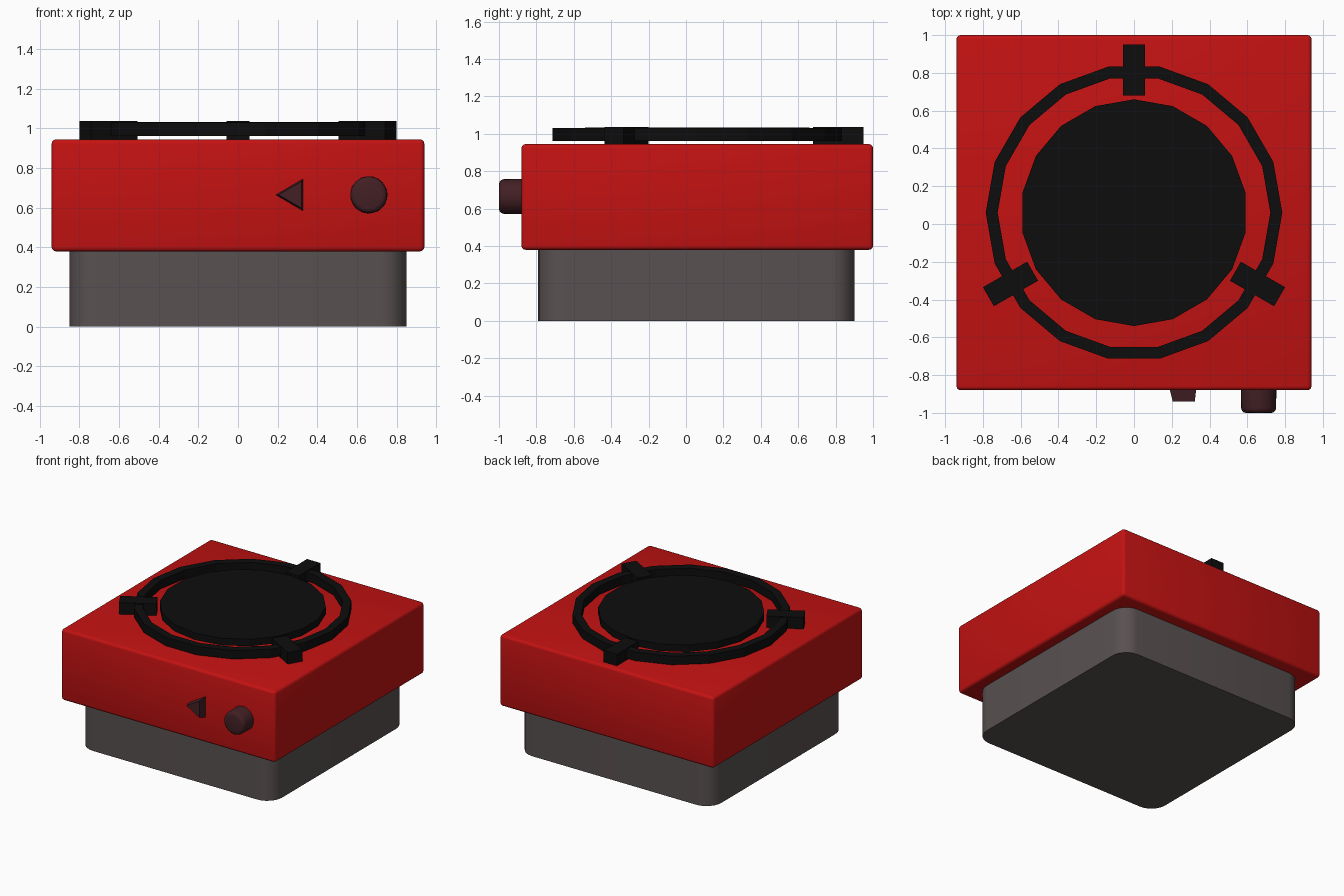
import bpy, bmesh, math
from mathutils import Matrix, Vector

if "Cube" in bpy.data.objects:
    bpy.data.objects.remove(bpy.data.objects["Cube"])


def material(name, rgb):
    m = bpy.data.materials.new(name)
    m.diffuse_color = (*rgb, 1)
    m.use_nodes = True
    m.node_tree.nodes["Principled BSDF"].inputs["Base Color"].default_value = m.diffuse_color
    return m


RED = material("red_enamel", (0.55, 0.006, 0.006))
GREY = material("warm_grey", (0.10, 0.082, 0.082))
BLACK = material("black_iron", (0.004, 0.004, 0.004))
MAROON = material("dark_maroon", (0.055, 0.014, 0.018))


def finish(bm, name, mat, smooth=False):
    bmesh.ops.recalc_face_normals(bm, faces=bm.faces)
    me = bpy.data.meshes.new(name)
    bm.to_mesh(me)
    bm.free()
    ob = bpy.data.objects.new(name, me)
    bpy.context.collection.objects.link(ob)
    me.materials.append(mat)
    if smooth:
        bpy.ops.object.select_all(action='DESELECT')
        ob.select_set(True)
        bpy.context.view_layer.objects.active = ob
        bpy.ops.object.shade_smooth_by_angle(angle=math.radians(50))
    return ob


def box(lo, hi):
    lo, hi = Vector(lo), Vector(hi)
    bm = bmesh.new()
    bmesh.ops.create_cube(bm, size=1, matrix=Matrix.Translation((lo + hi) / 2)
                          @ Matrix.Diagonal((*(hi - lo), 1)))
    return bm


def bevel(bm, edges, width, segments):
    bmesh.ops.bevel(bm, geom=edges, offset=width, offset_type='OFFSET',
                    segments=segments, profile=0.5, affect='EDGES')


# Red housing with softened edges
bm = box((-0.94, -0.88, 0.38), (0.94, 1.0, 0.945))
bevel(bm, bm.edges[:], 0.022, 3)
finish(bm, "housing", RED, True)

# Base with rounded vertical corners
bm = box((-0.85, -0.79, 0), (0.85, 0.90, 0.40))
upright = [e for e in bm.edges if abs(e.verts[0].co.z - e.verts[1].co.z) > 0.1]
bevel(bm, upright, 0.13, 6)
finish(bm, "base", GREY, True)

# Burner plate, 18 sided
CY, SIDES = 0.06, 18
bm = bmesh.new()
bmesh.ops.create_cone(bm, cap_ends=True, segments=SIDES, radius1=0.6, radius2=0.6, depth=0.055,
                      matrix=Matrix.Translation((0, CY, 1.006)))
finish(bm, "burner_plate", BLACK)

# Pan ring: rectangular section swept round 18 sides
section = [(0.722, 0.962), (0.785, 0.962), (0.785, 1.03), (0.722, 1.03)]
bm = bmesh.new()
loops = []
for i in range(SIDES):
    a = math.tau * i / SIDES
    loops.append([bm.verts.new((r * math.cos(a), CY + r * math.sin(a), z)) for r, z in section])
for i in range(SIDES):
    p, q = loops[i], loops[(i + 1) % SIDES]
    for k in range(4):
        n = (k + 1) % 4
        bm.faces.new((p[k], q[k], q[n], p[n]))
finish(bm, "pan_ring", BLACK)

# Three ring supports
for i, deg in enumerate((90, 210, 330)):
    bm = box((0.62, -0.058, 0.94), (0.89, 0.058, 1.037))
    bm.transform(Matrix.Translation((0, CY, 0)) @ Matrix.Rotation(math.radians(deg), 4, 'Z'))
    finish(bm, f"ring_support_{i + 1}", BLACK)

# Control knob with rounded front rim
bm = bmesh.new()
bmesh.ops.create_cone(bm, cap_ends=True, segments=32, radius1=0.094, radius2=0.092, depth=0.14,
                      matrix=Matrix.Translation((0.66, -0.93, 0.665)) @ Matrix.Rotation(math.pi / 2, 4, 'X'))
rim = [e for e in bm.edges if all(v.co.y < -0.99 for v in e.verts)]
bevel(bm, rim, 0.025, 3)
finish(bm, "control_knob", MAROON, True)

# Triangular pointer, tapering to the front
outline = [(0.188, 0.665), (0.33, 0.748), (0.33, 0.582)]
cx, cz = 0.283, 0.665
bm = bmesh.new()
back, front = [[bm.verts.new((cx + (x - cx) * s, y, cz + (z - cz) * s)) for x, z in outline]
               for s, y in ((1, -0.87), (0.82, -0.94))]
bm.faces.new(back)
bm.faces.new(front)
for k in range(3):
    n = (k + 1) % 3
    bm.faces.new((back[k], back[n], front[n], front[k]))
finish(bm, "pointer", MAROON)
